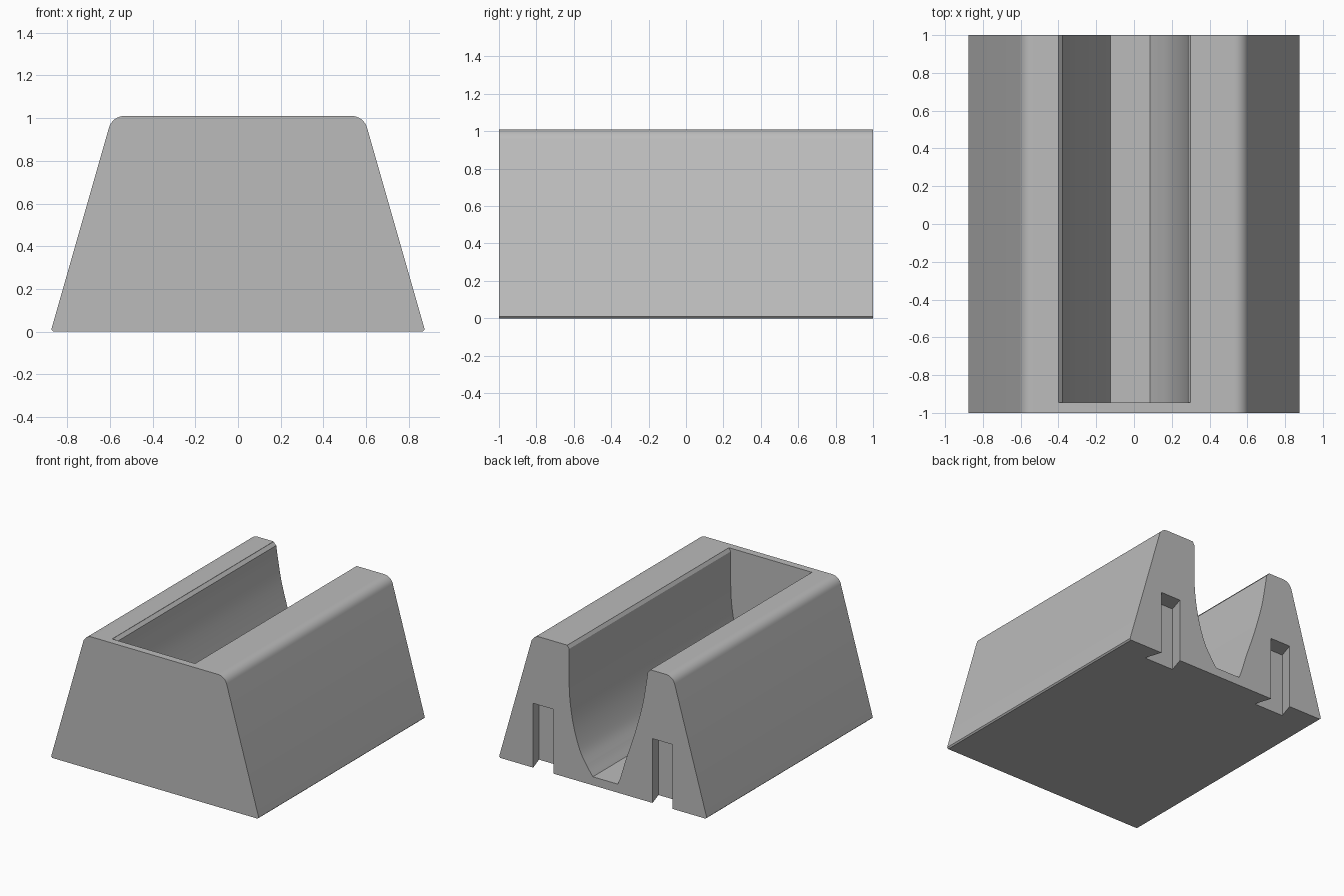
import bpy, bmesh, math
from mathutils import Vector

if "Cube" in bpy.data.objects:
    bpy.data.objects.remove(bpy.data.objects["Cube"])

grey = bpy.data.materials.new("neutral grey")
grey.diffuse_color = (0.5, 0.5, 0.5, 1)
grey.use_nodes = True
grey.node_tree.nodes["Principled BSDF"].inputs["Base Color"].default_value = grey.diffuse_color


def prism(name, profile, place, a, b):
    """Extrude a 2D profile between a and b; place maps (u, v, w) to a point."""
    bm = bmesh.new()
    rings = [[bm.verts.new(place(u, v, w)) for u, v in profile] for w in (a, b)]
    n = len(profile)
    bm.faces.new(rings[0])
    bm.faces.new(rings[1][::-1])
    for i in range(n):
        j = (i + 1) % n
        bm.faces.new((rings[0][i], rings[1][i], rings[1][j], rings[0][j]))
    bmesh.ops.recalc_face_normals(bm, faces=bm.faces)
    mesh = bpy.data.meshes.new(name)
    bm.to_mesh(mesh)
    bm.free()
    obj = bpy.data.objects.new(name, mesh)
    obj.data.materials.append(grey)
    bpy.context.collection.objects.link(obj)
    return obj


def spline(points, steps=6):
    """Smooth curve through the points (Catmull-Rom)."""
    p = [Vector(q) for q in points]
    p = [2 * p[0] - p[1]] + p + [2 * p[-1] - p[-2]]
    out = []
    for i in range(1, len(p) - 2):
        for k in range(steps):
            t = k / steps
            out.append(0.5 * (2 * p[i] + (p[i + 1] - p[i - 1]) * t
                       + (2 * p[i - 1] - 5 * p[i] + 4 * p[i + 1] - p[i + 2]) * t ** 2
                       + (3 * p[i] - p[i - 1] - 3 * p[i + 1] + p[i + 2]) * t ** 3))
    return [tuple(q) for q in out] + [points[-1]]


def along_y(u, v, w):
    return (u, w, v)


def along_z(u, v, w):
    return (u, v, w)


# Tapered body with rounded top shoulders and a slim base chamfer
r, top = 0.075, 1.01
tilt = math.atan2(0.275, 0.95)
cx = 0.5325
half = [(0.865, 0.0), (0.875, 0.01)]
for k in range(9):
    ang = tilt + (math.pi / 2 - tilt) * k / 8
    half.append((cx + r * math.cos(ang), top - r + r * math.sin(ang)))
body = prism("holder_body", half + [(-x, z) for x, z in reversed(half)], along_y, -1, 1)

# Lopsided trough, open at the back, with a chamfered rim
left = spline([(-0.378, 0.985), (-0.36, 0.87), (-0.33, 0.71), (-0.265, 0.48),
               (-0.19, 0.26), (-0.15, 0.13), (-0.125, 0.065)])
right = spline([(0.085, 0.065), (0.135, 0.135), (0.195, 0.24), (0.25, 0.42),
                (0.28, 0.62), (0.285, 0.8), (0.285, 0.985)])
trough = prism("trough_cutter",
               [(-0.40, 1.2), (-0.40, top - 0.002)] + left + right
               + [(0.30, top - 0.002), (0.30, 1.2)], along_y, -0.945, 1.2)

# Dovetail mounting slots in the back face, open at the base
cutters = [trough]
for side in (-1, 1):
    slot = [(0.377, 0.87), (0.63, 0.87), (0.588, 1.0), (0.588, 1.1),
            (0.418, 1.1), (0.418, 1.0)]
    cutters.append(prism("slot_cutter", [(side * x, y) for x, y in slot],
                         along_z, -0.1, 0.49))

for cutter in cutters:
    mod = body.modifiers.new("cut", 'BOOLEAN')
    mod.operation = 'DIFFERENCE'
    mod.solver = 'EXACT'
    mod.object = cutter
    cutter.hide_render = True

# Bake the cuts, drop the cutters and smooth the curved walls
bpy.context.view_layer.objects.active = body
body.select_set(True)
for mod in list(body.modifiers):
    bpy.ops.object.modifier_apply(modifier=mod.name)
for cutter in cutters:
    bpy.data.objects.remove(cutter)
bpy.ops.object.shade_smooth_by_angle(angle=math.radians(25))
